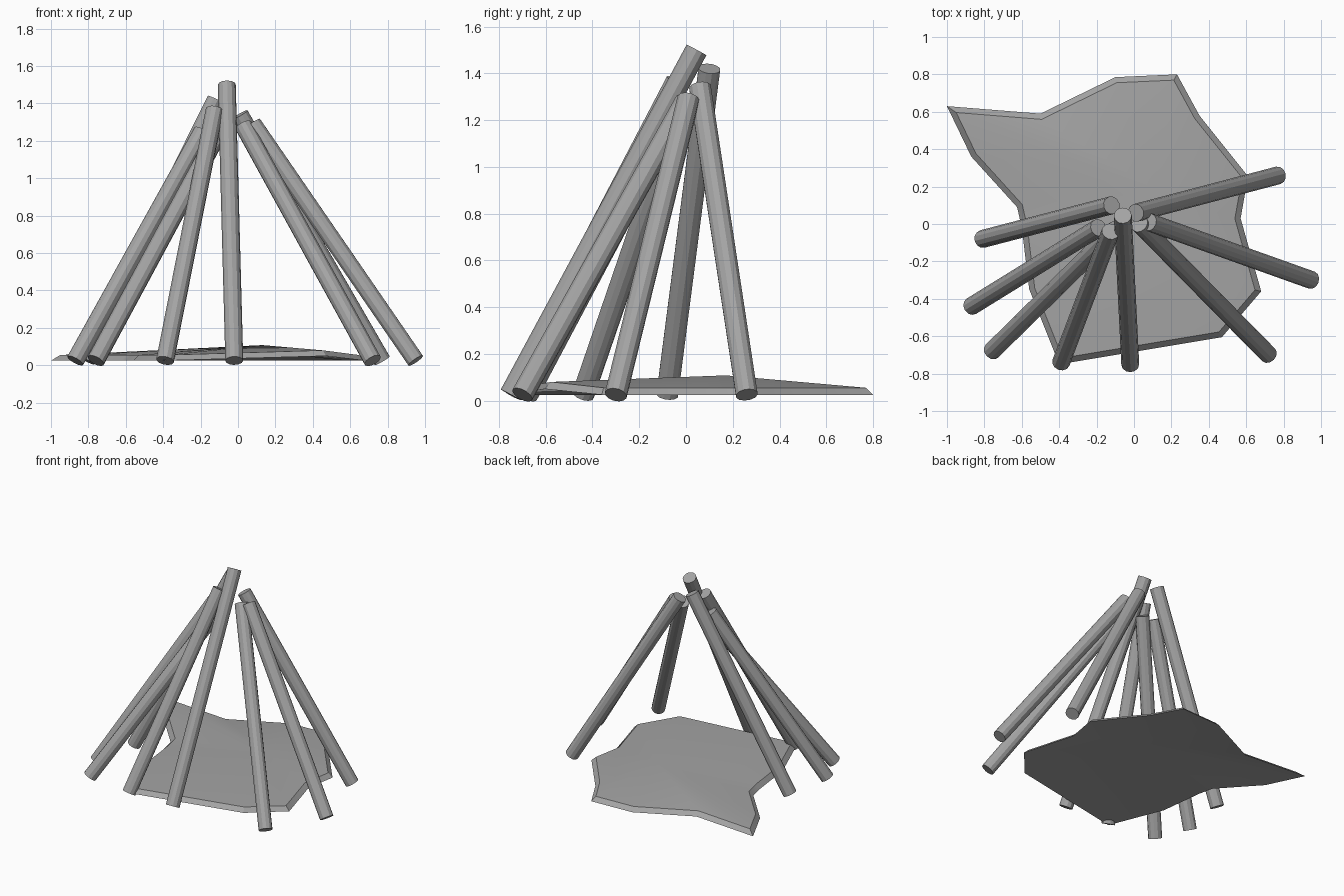
import bpy, bmesh
from mathutils import Vector

cube = bpy.data.objects.get("Cube")
if cube:
    bpy.data.objects.remove(cube, do_unlink=True)

grey = bpy.data.materials.new("plain_grey")
grey.use_nodes = True
colour = (0.37, 0.37, 0.37, 1)
grey.diffuse_color = colour
grey.node_tree.nodes["Principled BSDF"].inputs["Base Color"].default_value = colour


def add_object(name, bm, angle):
    mesh = bpy.data.meshes.new(name)
    bmesh.ops.recalc_face_normals(bm, faces=bm.faces)
    bm.to_mesh(mesh)
    bm.free()
    mesh.materials.append(grey)
    obj = bpy.data.objects.new(name, mesh)
    bpy.context.collection.objects.link(obj)
    bpy.ops.object.select_all(action="DESELECT")
    obj.select_set(True)
    bpy.context.view_layer.objects.active = obj
    bpy.ops.object.shade_smooth_by_angle(angle=angle)
    return obj


def add_pole(name, foot, tip, radius=0.048):
    foot, tip = Vector(foot), Vector(tip)
    axis = tip - foot
    bm = bmesh.new()
    bmesh.ops.create_cone(bm, cap_ends=True, segments=12, radius1=radius,
                          radius2=radius, depth=axis.length)
    obj = add_object(name, bm, 0.4)
    obj.location = (foot + tip) / 2
    obj.rotation_euler = axis.to_track_quat("Z", "Y").to_euler()


# Leaning poles: foot centre and tip centre
poles = {
    "back_left_pole": ((0.77, 0.26, 0.025), (0.01, 0.06, 1.34)),
    "left_pole": ((0.95, -0.30, 0.025), (0.08, 0.01, 1.29)),
    "front_left_pole": ((0.72, -0.70, 0.025), (0.03, 0.0, 1.28)),
    "front_pole": ((-0.02, -0.75, 0.025), (-0.06, 0.045, 1.5)),
    "front_right_pole": ((-0.39, -0.74, 0.025), (-0.125, -0.04, 1.365)),
    "right_front_pole": ((-0.76, -0.68, 0.025), (-0.1, -0.03, 1.25)),
    "right_pole": ((-0.87, -0.44, 0.025), (-0.19, -0.02, 1.25)),
    "back_right_pole": ((-0.81, -0.08, 0.025), (-0.12, 0.1, 1.42)),
}
for name, (foot, tip) in poles.items():
    add_pole(name, foot, tip)

# Ground sheet: irregular outline with a sloped rim and a shallow hump
outline = [(-1, .63), (-.87, .36), (-.625, .09), (-.6, -.02), (-.56, -.35),
           (-.4, -.75), (.47, -.605), (.68, -.36), (.57, .03), (.61, .255),
           (.35, .58), (.23, .8), (-.1, .785), (-.5, .59)]
raised_corner = 6
rim = 0.03


def inset(i):
    before, here, after = (Vector(outline[j % len(outline)]) for j in (i - 1, i, i + 1))
    a, b = (here - before).normalized(), (after - here).normalized()
    na, nb = Vector((-a.y, a.x)), Vector((-b.y, b.x))
    return here + (na + nb) * rim / (1 + na.dot(nb))


bm = bmesh.new()
lower, upper = [], []
for i, (x, y) in enumerate(outline):
    lift = 0.025 if i == raised_corner else 0
    p = inset(i)
    lower.append(bm.verts.new((x, y, 0.025 + lift)))
    upper.append(bm.verts.new((p.x, p.y, 0.055 + lift)))
peak = bm.verts.new((0.13, 0.17, 0.108))
under = bm.verts.new((0.13, 0.17, 0.075))
for i in range(len(outline)):
    j = (i + 1) % len(outline)
    bm.faces.new((lower[i], lower[j], upper[j], upper[i]))
    bm.faces.new((upper[i], upper[j], peak))
    bm.faces.new((lower[j], lower[i], under))
add_object("ground_sheet", bm, 0.5)
